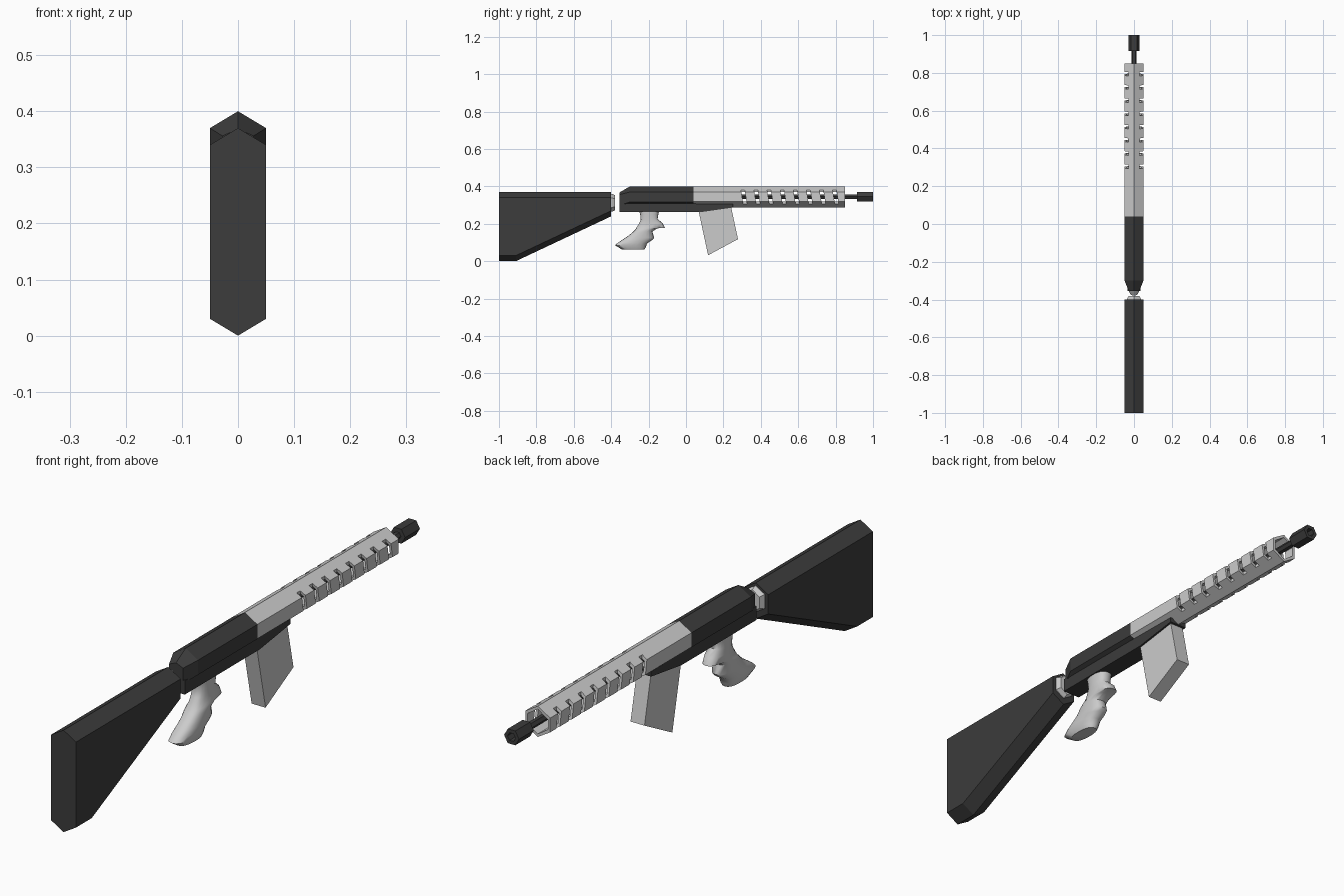
import bpy, bmesh, math

if "Cube" in bpy.data.objects:
    bpy.data.objects.remove(bpy.data.objects["Cube"])


def material(name, v):
    m = bpy.data.materials.new(name)
    m.diffuse_color = (v, v, v, 1)
    m.use_nodes = True
    m.node_tree.nodes["Principled BSDF"].inputs["Base Color"].default_value = m.diffuse_color
    return m


DARK = material("charcoal", 0.045)
LIGHT = material("light grey", 0.6)


def finish(name, bm, mat):
    bmesh.ops.recalc_face_normals(bm, faces=bm.faces)
    me = bpy.data.meshes.new(name)
    bm.to_mesh(me)
    bm.free()
    me.materials.append(mat)
    ob = bpy.data.objects.new(name, me)
    bpy.context.collection.objects.link(ob)
    return ob


def loft(name, rings, mat, wrap=False):
    """Skin a list of equal-length rings; cap the ends or wrap into a tube."""
    bm = bmesh.new()
    vs = [[bm.verts.new(p) for p in r] for r in rings]
    n = len(vs[0])
    pairs = list(zip(vs, vs[1:])) + ([(vs[-1], vs[0])] if wrap else [])
    for a, b in pairs:
        for i in range(n):
            j = (i + 1) % n
            bm.faces.new((a[i], a[j], b[j], b[i]))
    if not wrap:
        bm.faces.new(vs[0])
        bm.faces.new(vs[-1])
    return finish(name, bm, mat)


def extrude_profile(name, pts, hw, mat):
    """Side profile (y, z) made into a slab of half width hw."""
    return loft(name, [[(x, y, z) for y, z in pts] for x in (-hw, hw)], mat)


def hexa(y, hw, z0, z1, c=0.03):
    """Tall hexagon with a point at top and bottom."""
    return [(0, y, z0), (hw, y, z0 + c), (hw, y, z1 - c),
            (0, y, z1), (-hw, y, z1 - c), (-hw, y, z0 + c)]


def rod(y, r, z):
    """Regular hexagon with flat top."""
    return [(r * math.cos(k * math.pi / 3), y, z + r * math.sin(k * math.pi / 3))
            for k in range(6)]


# Stock and the collar at its front
loft("stock", [hexa(-1, .05, 0, .37), hexa(-.91, .05, 0, .37),
               hexa(-.40, .05, .24, .37)], DARK)
loft("stock_collar", [hexa(-.41, .036, .265, .36, .022), hexa(-.395, .036, .265, .36, .022),
                      hexa(-.38, .028, .272, .353, .02)], LIGHT)

# Receiver body with tapered rear, and the lower housing
loft("upper_receiver", [hexa(-.355, .028, .287, .368, .012), hexa(-.30, .05, .287, .40),
                        hexa(.04, .05, .287, .40)], DARK)
extrude_profile("lower_receiver", [(-.355, .262), (.075, .262), (.25, .287),
                                   (.25, .305), (-.355, .312)], .035, DARK)

# Hollow handguard
guard = loft("handguard", [hexa(.04, .05, .288, .40), hexa(.85, .05, .288, .40),
                           hexa(.85, .041, .299, .389, .027),
                           hexa(.04, .041, .299, .389, .027)], LIGHT, wrap=True)

# Slanted vent slots cut through both sides
bm = bmesh.new()
for k in range(8):
    for s in (-1, 1):
        y = .31 + .07 * k
        res = bmesh.ops.create_cube(bm, size=1)
        for v in res["verts"]:
            up = v.co.z
            v.co = (s * .05 + v.co.x * .04, y + v.co.y * .02 - up * .014, .343 + up * .084)
cutter = finish("slot_cutter", bm, DARK)
cutter.hide_render = True
mod = guard.modifiers.new("slots", "BOOLEAN")
mod.operation = "DIFFERENCE"
mod.solver = "EXACT"
mod.object = cutter
bpy.context.view_layer.objects.active = guard
guard.select_set(True)
bpy.ops.object.modifier_apply(modifier="slots")
bpy.data.objects.remove(cutter)
guard.select_set(False)

# Barrel and hollow muzzle
loft("barrel", [rod(.04, .0135, .345), rod(.93, .0135, .345)], DARK)
loft("muzzle", [rod(.915, .03, .345), rod(1, .03, .345),
                rod(1, .016, .345), rod(.95, .016, .345)], DARK)

# Magazine
extrude_profile("magazine", [(.064, .285), (.118, .032), (.278, .118), (.24, .295)], .028, LIGHT)

# Grip: rounded sections (back y, front y, back z, front z, half width)
sections = [(-.257, -.14, .285, .285, .032), (-.245, -.148, .25, .25, .032),
            (-.242, -.152, .222, .226, .031), (-.25, -.125, .203, .203, .032),
            (-.263, -.113, .183, .178, .033), (-.272, -.153, .168, .176, .035),
            (-.285, -.18, .155, .158, .036), (-.308, -.170, .136, .125, .036),
            (-.335, -.182, .118, .112, .036), (-.36, -.208, .102, .095, .036),
            (-.38, -.215, .086, .075, .034), (-.345, -.222, .064, .062, .026)]
rings = []
for yb, yf, zb, zf, hw in sections:
    ring = []
    for k in range(20):
        c, s = math.cos(k * math.pi / 10), math.sin(k * math.pi / 10)
        t = .5 + .5 * math.copysign(abs(c) ** .9, c)
        ring.append((hw * math.copysign(abs(s) ** .75, s),
                     yb + (yf - yb) * t, zb + (zf - zb) * t))
    rings.append(ring)
grip = loft("grip", rings, LIGHT)
bpy.context.view_layer.objects.active = grip
grip.select_set(True)
bpy.ops.object.shade_smooth_by_angle(angle=math.radians(50))
